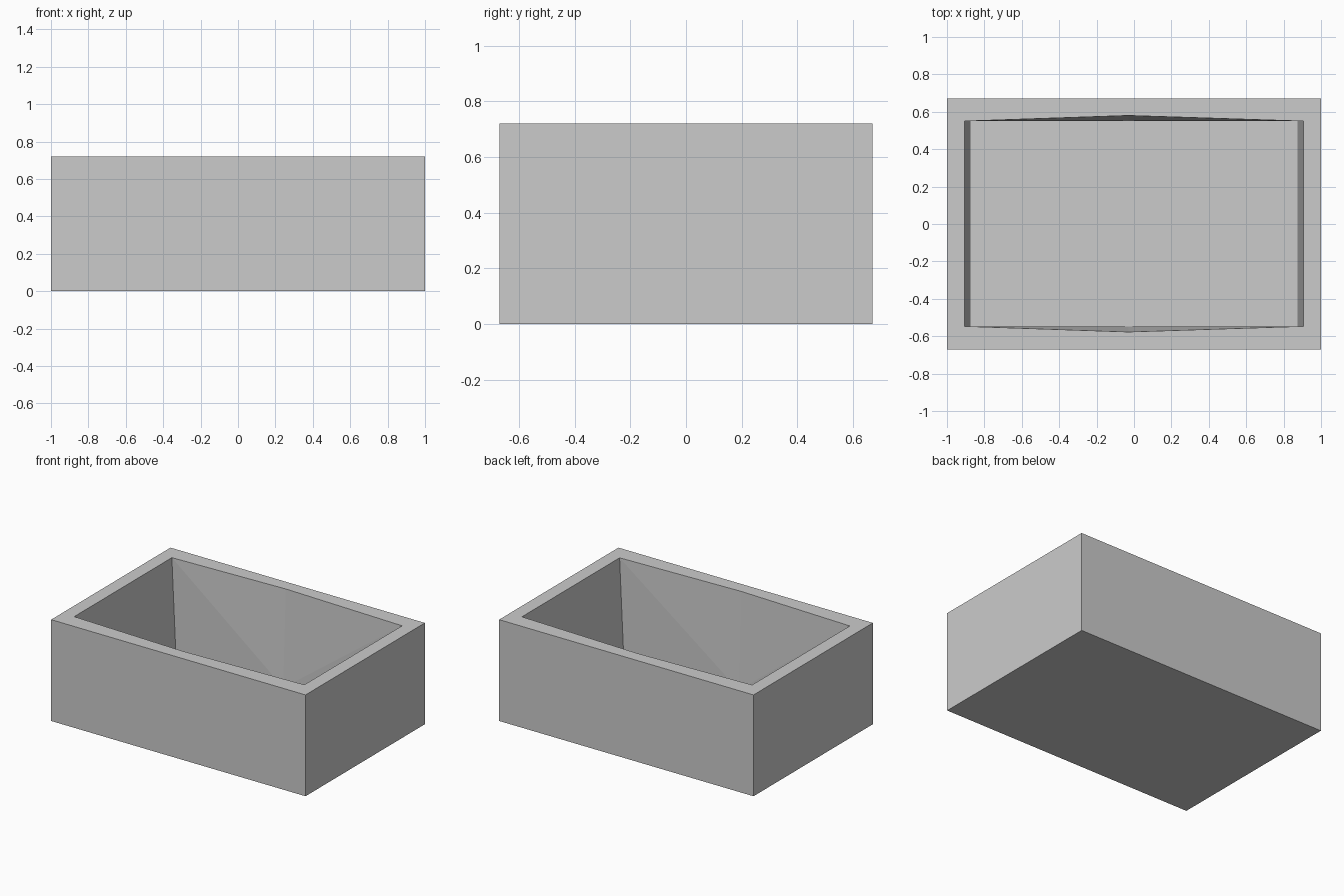
import bpy, bmesh

if "Cube" in bpy.data.objects:
    bpy.data.objects.remove(bpy.data.objects["Cube"])

W, D, H = 1.0, 0.67, 0.72   # half width, half depth, height
MID = -0.03                 # x of the seam across the long walls
FLOOR = 0.03                # height of the cavity floor

bm = bmesh.new()


def ring(x, y_front, y_back, bulge, z):
    """Six points counter-clockwise: a rectangle with a middle point on each long side."""
    pts = [(-x, y_front), (MID, y_front - bulge), (x, y_front),
           (x, y_back), (MID, y_back + bulge), (-x, y_back)]
    return [bm.verts.new((px, py, z)) for px, py in pts]


base = ring(W, -D, D, 0, 0)
top = ring(W, -D, D, 0, H)
lip = ring(0.905, -0.547, 0.55, 0.03, H)
floor = ring(0.873, -0.547, 0.55, 0, FLOOR)

# Outer walls and flat rim
for low, high in ((base, top), (top, lip)):
    for i in range(6):
        j = (i + 1) % 6
        bm.faces.new((low[i], low[j], high[j], high[i]))

# Sloped end walls of the cavity
for i, j in ((2, 3), (5, 0)):
    bm.faces.new((lip[i], lip[j], floor[j], floor[i]))

# Long cavity walls, each half folded from the lip corner to the floor middle
for mid, corners in ((1, (0, 2)), (4, (3, 5))):
    for c in corners:
        bm.faces.new((lip[c], lip[mid], floor[mid]))
        bm.faces.new((lip[c], floor[mid], floor[c]))

# Underside and cavity floor
bm.faces.new(base[::-1])
bm.faces.new(floor)

bmesh.ops.recalc_face_normals(bm, faces=bm.faces)
mesh = bpy.data.meshes.new("open_box")
bm.to_mesh(mesh)
bm.free()
box = bpy.data.objects.new("open_box", mesh)
bpy.context.collection.objects.link(box)
